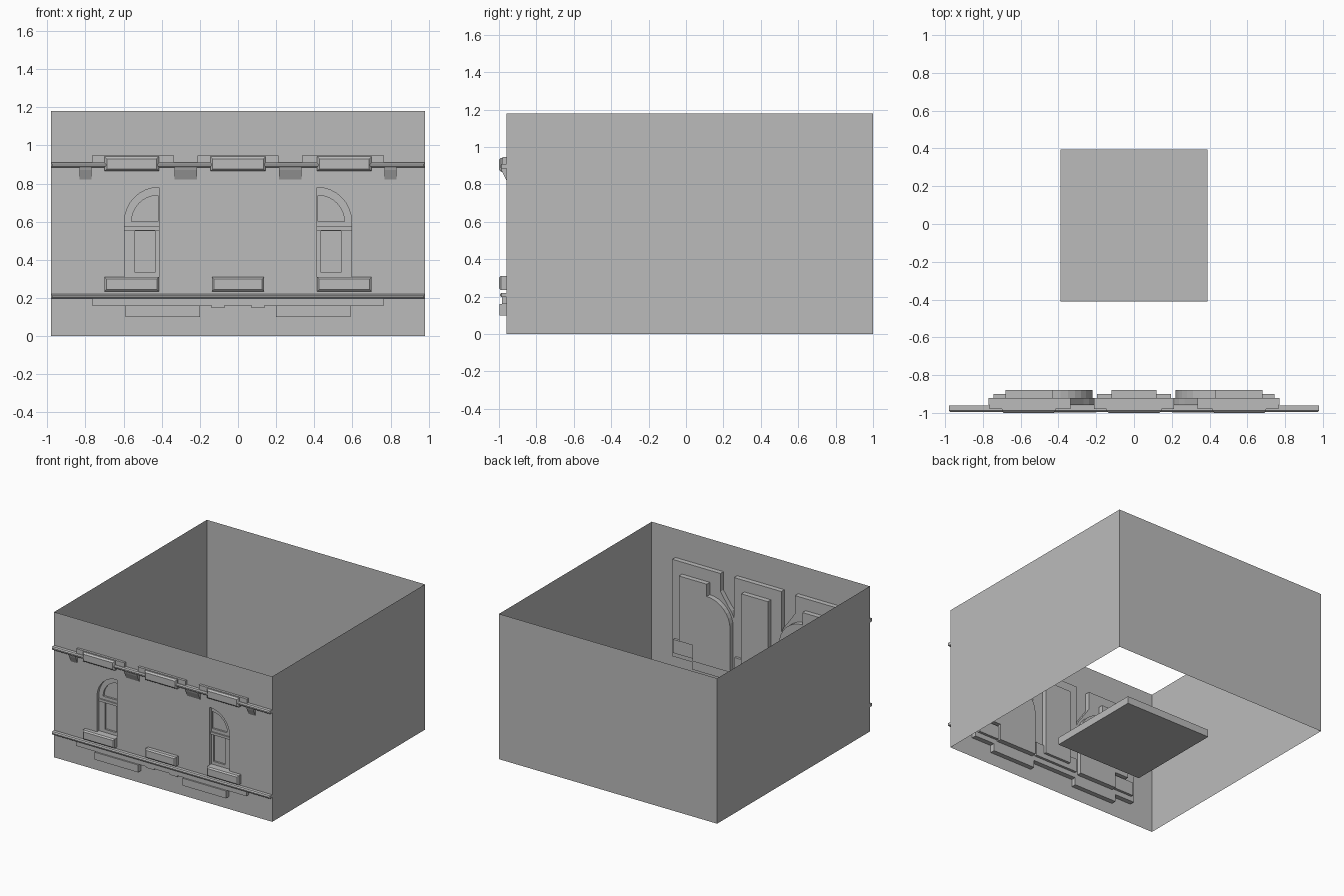
import bpy, bmesh, math
from mathutils import Vector

old = bpy.data.objects.get("Cube")
if old:
    bpy.data.objects.remove(old, do_unlink=True)

grey = bpy.data.materials.new("plain grey")
grey.use_nodes = True
colour = (0.5, 0.5, 0.5, 1)
grey.diffuse_color = colour
grey.node_tree.nodes["Principled BSDF"].inputs["Base Color"].default_value = colour

WALL = -0.96   # plane of the front wall
MID = -0.92    # back of the outer niche
DEEP = -0.88   # back of the inner niche


def finish(bm, name):
    bmesh.ops.recalc_face_normals(bm, faces=bm.faces[:])
    mesh = bpy.data.meshes.new(name)
    bm.to_mesh(mesh)
    bm.free()
    mesh.materials.append(grey)
    obj = bpy.data.objects.new(name, mesh)
    bpy.context.collection.objects.link(obj)
    return obj


def relief(name, loops, front, back=None, caps=()):
    """Sides of x-z outlines between two depths, plus filled caps with holes."""
    bm = bmesh.new()
    rings = {}
    for y in (front, back):
        if y is None:
            continue
        edges = []
        rings[y] = []
        for loop in loops:
            vs = [bm.verts.new((x, y, z)) for x, z in loop]
            edges += [bm.edges.new((vs[i - 1], vs[i])) for i in range(len(vs))]
            rings[y].append(vs)
        if y in caps:
            bmesh.ops.triangle_fill(bm, edges=edges, normal=Vector((0, -1, 0)))
    if back is not None:
        for a, b in zip(rings[front], rings[back]):
            for i in range(len(a)):
                bm.faces.new((a[i - 1], a[i], b[i], b[i - 1]))
    return finish(bm, name)


def box(name, x0, x1, y0, y1, z0, z1):
    return relief(name, [rect(x0, x1, z0, z1)], y0, y1, (y0, y1))


def rect(x0, x1, z0, z1):
    return [(x0, z0), (x1, z0), (x1, z1), (x0, z1)]


def quarter(cx, cz, r, side, steps=8):
    """Quarter arc from the crown out to one side."""
    angles = [math.pi / 2 * i / steps for i in range(steps + 1)]
    return [(cx + side * r * math.sin(a), cz + r * math.cos(a)) for a in angles]


def flip(loop, side):
    return [(x * side, z) for x, z in loop]


def bevelled(name, x0, x1, z0, z1, inset, front, back):
    """Block whose front face is drawn in by a narrow slope."""
    bm = bmesh.new()
    rings = []
    for y, d in ((back, 0), (front + inset, 0), (front, inset)):
        rings.append([bm.verts.new((x, y, z))
                      for x, z in rect(x0 + d, x1 - d, z0 + d, z1 - d)])
    for a, b in zip(rings, rings[1:]):
        for i in range(4):
            bm.faces.new((a[i - 1], a[i], b[i], b[i - 1]))
    bm.faces.new(rings[0])
    bm.faces.new(rings[-1])
    finish(bm, name)


def wedge(name, x0, x1):
    """Bracket sloping out from the wall up to the cornice."""
    bm = bmesh.new()
    ends = [[bm.verts.new((x, y, z)) for y, z in
             ((WALL, 0.82), (WALL, 0.885), (-0.99, 0.885), (-0.985, 0.87))]
            for x in (x0, x1)]
    for i in range(4):
        bm.faces.new((ends[0][i - 1], ends[0][i], ends[1][i], ends[1][i - 1]))
    for end in ends:
        bm.faces.new(end)
    finish(bm, name)


# Half-arched window openings
opening = [(0.415, 0.31)] + quarter(0.415, 0.6, 0.18, 1) + [(0.595, 0.31)]
upper_pane = [(0.42, 0.6)] + quarter(0.42, 0.6, 0.138, 1)
lower_pane = rect(0.435, 0.54, 0.335, 0.55)

# Thin walls, open above and below
relief("front_wall", [rect(-0.98, 0.98, 0, 1.18), flip(opening, 1), flip(opening, -1)],
       WALL, caps=(WALL,))
bm = bmesh.new()
plan = [(0.98, WALL), (0.98, 1), (-0.98, 1), (-0.98, WALL)]
low, high = [[bm.verts.new((x, y, z)) for x, y in plan] for z in (0, 1.18)]
for i in range(3):
    bm.faces.new((low[i], low[i + 1], high[i + 1], high[i]))
finish(bm, "side_and_back_walls")

# Slab in the middle of the floor
box("floor_slab", -0.39, 0.39, -0.41, 0.395, 0, 0.06)

# Window niches that stand out on the inside of the front wall
outer = ([(0.77, 0.16), (0.77, 0.945), (0.335, 0.945), (0.335, 0.8)]
         + quarter(0.43, 0.54, 0.23, -1)[4:] + [(0.2, 0.1), (0.59, 0.1), (0.59, 0.16)])
inner = ([(0.68, 0.32), (0.68, 0.85), (0.43, 0.85)] + quarter(0.43, 0.54, 0.21, -1)
         + [(0.22, 0.19), (0.56, 0.19), (0.56, 0.32)])
for side, word in ((1, "left"), (-1, "right")):
    relief(word + "_niche_outer", [flip(outer, side)], WALL + 0.001, MID, (MID,))
    relief(word + "_niche_inner", [flip(inner, side)], MID, DEEP, (DEEP,))
    shell = flip(rect(0.3, 0.745, 0.2, 0.31), side)
    relief(word + "_sill_back", [shell], MID, -0.9, (-0.9,))
    # Window reveal and frame
    relief(word + "_window_reveal", [flip(opening, side)], WALL, MID)
    relief(word + "_window_frame",
           [flip(loop, side) for loop in (opening, upper_pane, lower_pane)],
           -0.935, MID, (-0.935,))
    bar = sorted((0.415 * side, 0.594 * side))
    box(word + "_window_transom", bar[0], bar[1], -0.945, -0.93, 0.555, 0.575)

# Middle niche
relief("middle_niche_outer", [rect(-0.213, 0.213, 0.16, 0.945)], WALL + 0.001, MID, (MID,))
relief("middle_niche_inner", [rect(-0.12, 0.12, 0.24, 0.855)], MID, DEEP, (DEEP,))
relief("middle_sill_back", [rect(-0.195, 0.195, 0.2, 0.31)], MID, -0.9, (-0.9,))

# Cornice and lower string course running the full width
for name, z0, z1 in (("cornice", 0.885, 0.91), ("string_course", 0.197, 0.22)):
    bevelled(name, -0.98, 0.98, z0, z1, 0.008, -0.995, WALL)

# Raised blocks, hoods and sills over the three bays
for word, x0, x1, t0, t1 in (("right", -0.765, -0.335, -0.70, -0.415),
                             ("middle", -0.213, 0.213, -0.145, 0.145),
                             ("left", 0.335, 0.765, 0.415, 0.70)):
    box(word + "_cornice_block", x0, x1, -0.98, MID, 0.885, 0.947)
    bevelled(word + "_hood", t0, t1, 0.865, 0.942, 0.012, -1.0, WALL)
    s0, s1 = (t0, t1) if word != "middle" else (-0.137, 0.137)
    bevelled(word + "_sill", s0, s1, 0.235, 0.31, 0.01, -1.0, WALL)

# Brackets below the cornice
for i, (x0, x1) in enumerate(((-0.83, -0.768), (-0.333, -0.215),
                              (0.215, 0.333), (0.768, 0.83))):
    wedge("bracket_%d" % (i + 1), x0, x1)

# Apron blocks below the string course
box("apron", -0.765, 0.765, -0.985, WALL, 0.16, 0.2)
box("right_apron_drop", -0.59, -0.2, -0.997, WALL, 0.1, 0.16)
box("left_apron_drop", 0.2, 0.59, -0.997, WALL, 0.1, 0.16)
for x in (-0.105, 0.105):
    box("apron_tab", x - 0.035, x + 0.035, -0.98, WALL, 0.148, 0.16)
